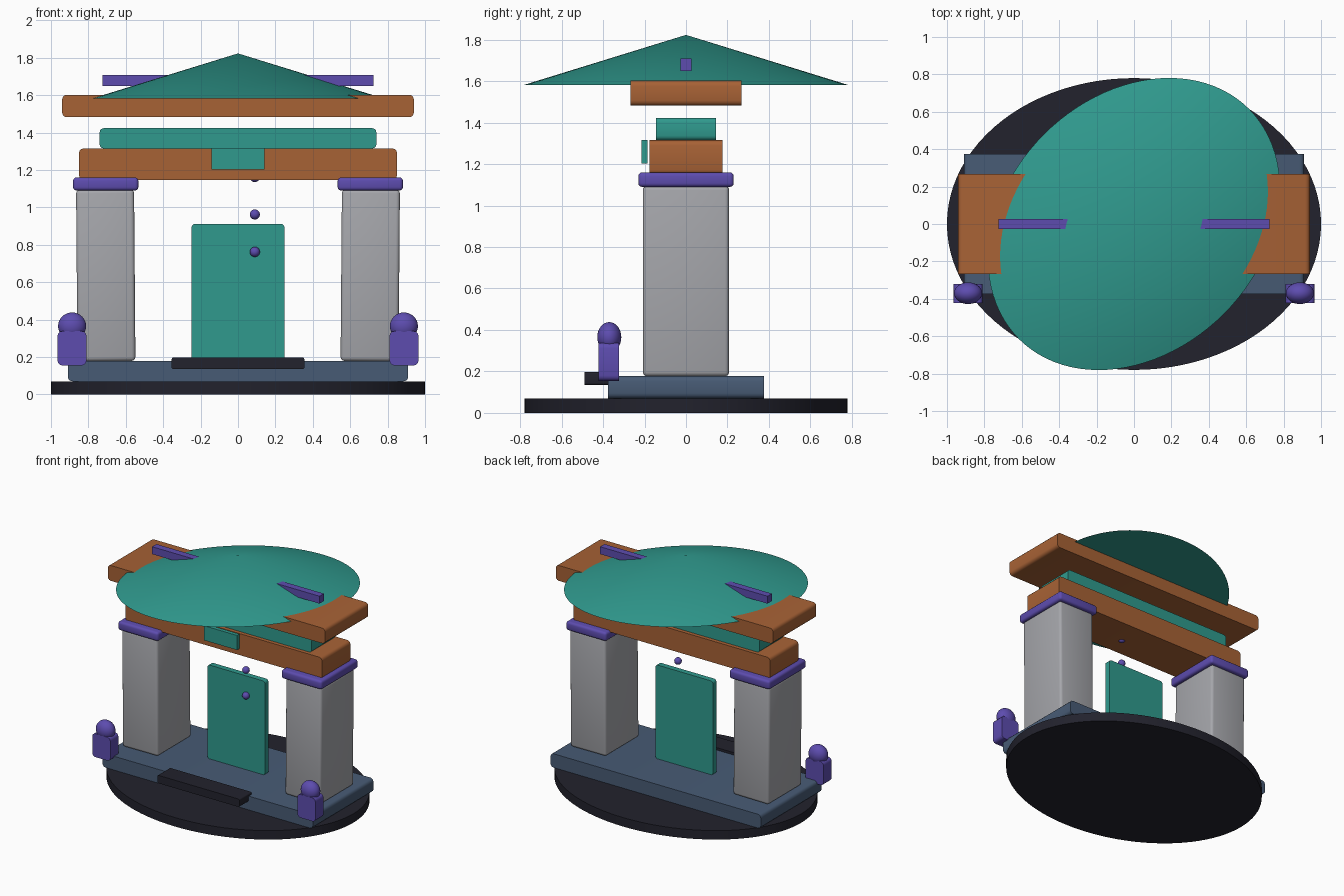
import bpy, bmesh, math
from mathutils import Matrix, Vector

old = bpy.data.objects.get("Cube")
if old:
    bpy.data.objects.remove(old, do_unlink=True)


def material(name, rgb):
    m = bpy.data.materials.new(name)
    m.use_nodes = True
    m.diffuse_color = (*rgb, 1)
    m.node_tree.nodes["Principled BSDF"].inputs["Base Color"].default_value = (*rgb, 1)
    return m


DARK = material("dark ink", (0.016, 0.016, 0.026))
SLATE = material("slate blue", (0.064, 0.105, 0.178))
GREY = material("stone grey", (0.38, 0.385, 0.41))
ORANGE = material("burnt orange", (0.39, 0.122, 0.036))
TEAL = material("teal", (0.029, 0.322, 0.27))
PURPLE = material("violet", (0.11, 0.073, 0.43))


def finish(name, bm, mat):
    bmesh.ops.recalc_face_normals(bm, faces=bm.faces)
    mesh = bpy.data.meshes.new(name)
    bm.to_mesh(mesh)
    bm.free()
    mesh.materials.append(mat)
    ob = bpy.data.objects.new(name, mesh)
    bpy.context.collection.objects.link(ob)
    bpy.ops.object.select_all(action='DESELECT')
    bpy.context.view_layer.objects.active = ob
    ob.select_set(True)
    bpy.ops.object.shade_smooth_by_angle(angle=math.radians(35))
    return ob


def box(name, mat, x, y, z, round_by=0, axes="y", lean=0):
    """Box from (min, max) ranges; edges along the given axes are rounded."""
    bm = bmesh.new()
    size = Vector((x[1] - x[0], y[1] - y[0], z[1] - z[0]))
    mid = Vector((sum(x), sum(y), sum(z))) / 2
    bmesh.ops.create_cube(bm, size=1)
    bmesh.ops.scale(bm, vec=size, verts=bm.verts)
    if round_by:
        picked = []
        for e in bm.edges:
            d = e.verts[0].co - e.verts[1].co
            if any(abs(d["xyz".index(a)]) > 1e-5 for a in axes):
                picked.append(e)
        bmesh.ops.bevel(bm, geom=picked, offset=round_by, segments=3,
                        profile=0.5, affect='EDGES')
    bm.transform(Matrix.Translation(mid) @ Matrix.Rotation(lean, 4, 'Y'))
    return finish(name, bm, mat)


def cone(name, mat, rx, ry, z, tip=1.0, turn=0):
    """Elliptical cone or disc standing between two heights."""
    bm = bmesh.new()
    bmesh.ops.create_cone(bm, cap_ends=True, segments=96, radius1=1,
                          radius2=tip, depth=z[1] - z[0])
    bm.transform(Matrix.Translation((0, 0, sum(z) / 2)) @ Matrix.Rotation(turn, 4, 'Z')
                 @ Matrix.Diagonal((rx, ry, 1, 1)))
    return finish(name, bm, mat)


def ball(name, mat, centre, radii):
    bm = bmesh.new()
    bmesh.ops.create_uvsphere(bm, u_segments=32, v_segments=16, radius=1)
    bm.transform(Matrix.Translation(centre) @ Matrix.Diagonal((*radii, 1)))
    return finish(name, bm, mat)


def sym(half):
    return (-half, half)


# Ground, plinth and step
cone("ground_disc", DARK, 1, 0.78, (0, 0.07))
box("plinth", SLATE, sym(0.91), sym(0.375), (0.07, 0.178), 0.025)
box("front_step", DARK, sym(0.355), (-0.49, -0.34), (0.135, 0.197), 0.01)

# Pillars, caps and guardian figures on both sides
for side, s in (("left", 1), ("right", -1)):
    def span(a, b):
        return tuple(sorted((s * a, s * b)))
    box(side + "_pillar", GREY, span(0.552, 0.862), sym(0.208), (0.178, 1.095),
        0.02, "xyz", s * 0.008)
    box(side + "_pillar_cap", PURPLE, span(0.533, 0.882), sym(0.23), (1.09, 1.16),
        0.018, "xyz")
    box(side + "_guardian_body", PURPLE, span(0.81, 0.965), (-0.422, -0.322),
        (0.155, 0.338), 0.025)
    ball(side + "_guardian_head", PURPLE, (s * 0.887, -0.37, 0.365), (0.075, 0.058, 0.073))

# Stacked cross beams
box("lower_beam", ORANGE, sym(0.85), sym(0.175), (1.147, 1.315), 0.025)
box("middle_beam", TEAL, sym(0.74), sym(0.145), (1.315, 1.423), 0.022)
box("upper_beam", ORANGE, sym(0.94), sym(0.267), (1.482, 1.602), 0.025)
box("name_plaque", TEAL, sym(0.142), (-0.215, -0.185), (1.203, 1.317))

# Door and the row of small beads in front of it
box("door_panel", TEAL, sym(0.248), sym(0.022), (0.175, 0.912), 0.018)
for i in range(3):
    ball(f"bead_{i + 1}", PURPLE, (0.09, -0.03, 0.762 + 0.2 * i), (0.027, 0.027, 0.027))

# Roof and ridge bar
cone("roof", TEAL, 0.87, 0.68, (1.582, 1.823), tip=0, turn=math.pi / 4)
box("ridge_bar", PURPLE, sym(0.725), sym(0.027), (1.65, 1.708))
